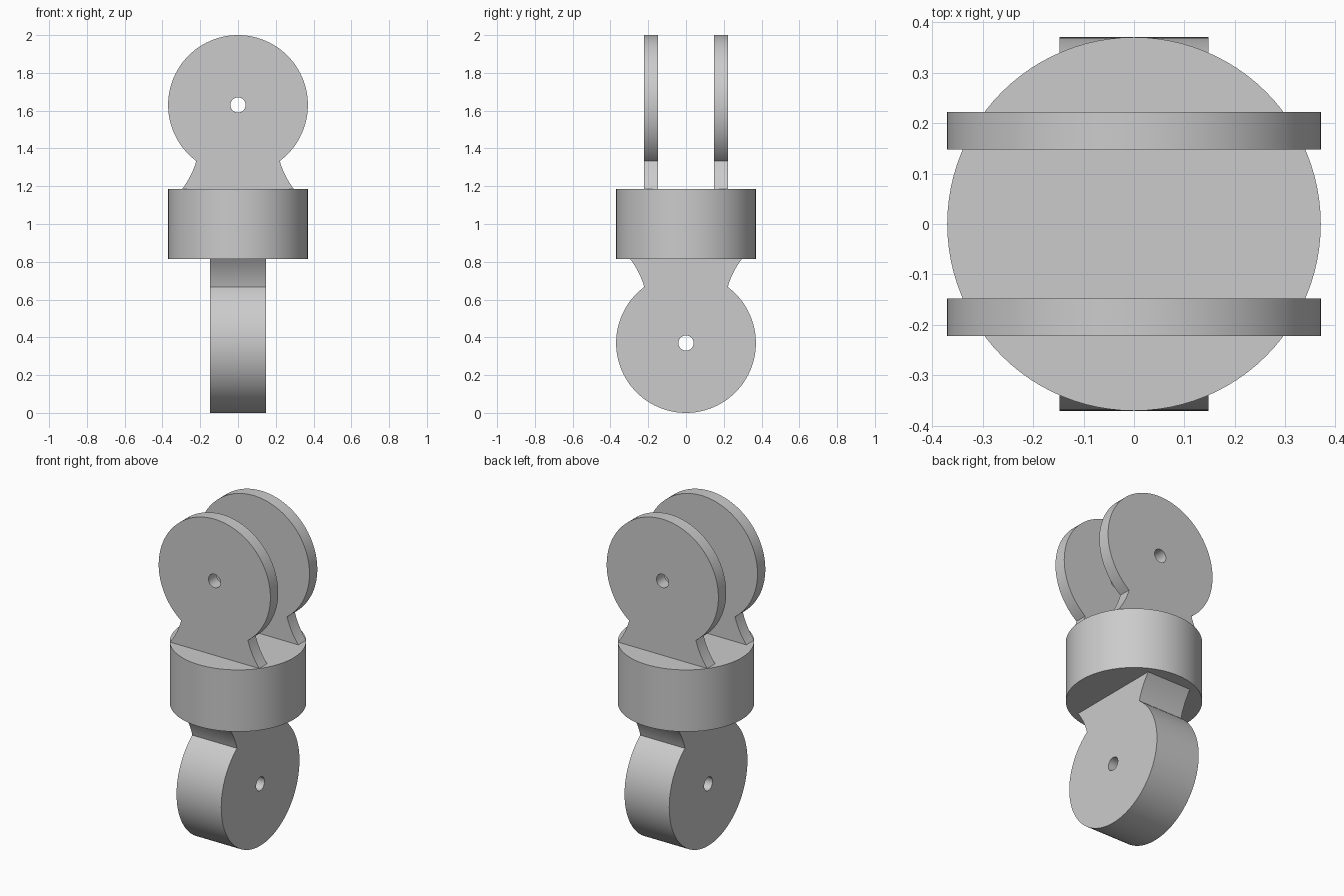
import bpy, bmesh, math
from mathutils import Vector, Matrix

cube = bpy.data.objects.get("Cube")
if cube:
    bpy.data.objects.remove(cube, do_unlink=True)

R = 0.37            # disc and hub radius
HOLE = 0.04         # pin hole radius
HUB_LOW, HUB_HIGH = 0.815, 1.185

grey = bpy.data.materials.new("plain grey")
grey.use_nodes = True
colour = (0.6, 0.6, 0.6, 1)
grey.diffuse_color = colour
grey.node_tree.nodes["Principled BSDF"].inputs["Base Color"].default_value = colour


def finish(name, bm):
    bmesh.ops.recalc_face_normals(bm, faces=bm.faces)
    mesh = bpy.data.meshes.new(name)
    bm.to_mesh(mesh)
    bm.free()
    mesh.materials.append(grey)
    mesh.shade_smooth()
    mesh.set_sharp_from_angle(angle=math.radians(25))
    ob = bpy.data.objects.new(name, mesh)
    bpy.context.collection.objects.link(ob)
    return ob


def lug_outline():
    """Round eye centred on the origin with a flared neck below it."""
    half, foot = 0.221, 0.296
    start = math.asin(-math.sqrt(R * R - half * half) / R)
    sweep = math.pi - 2 * start
    eye = [(R * math.cos(start + sweep * i / 96),
            R * math.sin(start + sweep * i / 96)) for i in range(97)]
    # Concave flank from the eye down to the hub
    a, c, b = Vector((half, eye[0][1])), Vector((0.243, -0.375)), Vector((foot, -0.445))
    flank = [a * (1 - t) ** 2 + c * 2 * t * (1 - t) + b * t * t
             for t in (i / 10 for i in range(1, 11))]
    left = [(-p.x, p.y) for p in flank]
    sunk = [(-foot, -0.46), (foot, -0.46)]
    right = [(p.x, p.y) for p in reversed(flank)]
    return eye + left + sunk + right


def add_lug(name, near, far, matrix):
    """Extrude the pierced lug outline along y from near to far."""
    bm = bmesh.new()
    hole = [(HOLE * math.cos(math.tau * i / 40), HOLE * math.sin(math.tau * i / 40))
            for i in range(40)]
    edges = []
    for loop in (lug_outline(), hole):
        vs = [bm.verts.new((x, near, z)) for x, z in loop]
        edges += [bm.edges.new((vs[i - 1], vs[i])) for i in range(len(vs))]
    bmesh.ops.triangle_fill(bm, edges=edges, use_beauty=True, normal=(0, -1, 0))
    out = bmesh.ops.extrude_face_region(bm, geom=bm.faces[:], use_keep_orig=True)
    moved = [g for g in out["geom"] if isinstance(g, bmesh.types.BMVert)]
    bmesh.ops.translate(bm, verts=moved, vec=(0, far - near, 0))
    bmesh.ops.transform(bm, matrix=matrix, verts=bm.verts)
    return finish(name, bm)


# Round hub in the middle
bm = bmesh.new()
bmesh.ops.create_cone(bm, cap_ends=True, segments=96, radius1=R, radius2=R,
                      depth=HUB_HIGH - HUB_LOW, matrix=Matrix.Translation((0, 0, 1)))
finish("hub", bm)

# Upper fork: two thin lugs facing front and back
upper = Matrix.Translation((0, 0, 2 - R))
add_lug("front_fork_lug", -0.222, -0.148, upper)
add_lug("back_fork_lug", 0.148, 0.222, upper)

# Lower tongue: one thick lug, upside down and turned a quarter
lower = (Matrix.Translation((0, 0, R)) @ Matrix.Rotation(math.pi / 2, 4, 'Z')
         @ Matrix.Rotation(math.pi, 4, 'Y'))
add_lug("lower_tongue", -0.148, 0.148, lower)
